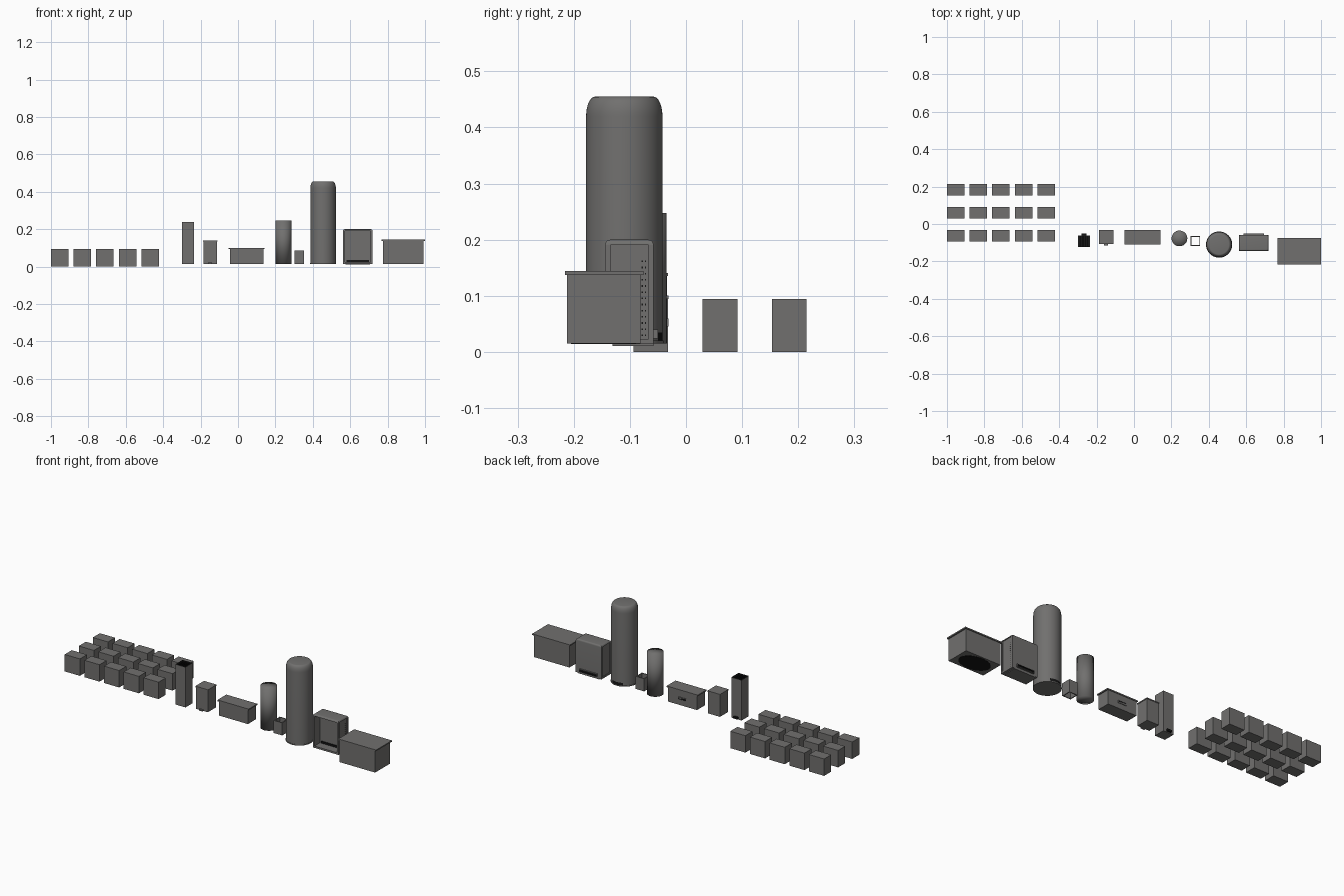
import bpy, bmesh, math
from mathutils import Vector

cube = bpy.data.objects.get("Cube")
if cube:
    bpy.data.objects.remove(cube, do_unlink=True)


def material(name, rgb):
    m = bpy.data.materials.new(name)
    m.use_nodes = True
    m.diffuse_color = (*rgb, 1)
    bsdf = next(n for n in m.node_tree.nodes if n.type == "BSDF_PRINCIPLED")
    bsdf.inputs["Base Color"].default_value = (*rgb, 1)
    return m


GREY = material("warm grey", (0.165, 0.162, 0.158))
BLACK = material("soft black", (0.008, 0.008, 0.008))
UP, FRONT, BACK = (Vector(v) for v in ((0, 0, 1), (0, -1, 0), (0, 1, 0)))
LEFT, RIGHT = Vector((1, 0, 0)), Vector((-1, 0, 0))
BASE = 0.015


def finish(name, bm, smooth_angle=None, main=GREY):
    bmesh.ops.recalc_face_normals(bm, faces=bm.faces[:])
    mesh = bpy.data.meshes.new(name)
    bm.to_mesh(mesh)
    bm.free()
    mesh.materials.append(main)
    mesh.materials.append(BLACK)
    obj = bpy.data.objects.new(name, mesh)
    bpy.context.collection.objects.link(obj)
    if smooth_angle:
        bpy.ops.object.select_all(action="DESELECT")
        obj.select_set(True)
        bpy.context.view_layer.objects.active = obj
        bpy.ops.object.shade_smooth_by_angle(angle=math.radians(smooth_angle))
    return obj


def box_mesh(x, y, z):
    bm = bmesh.new()
    bmesh.ops.create_cube(bm, size=1)
    for v in bm.verts:
        v.co = [(r[0] + r[1]) / 2 + c * (r[1] - r[0]) for c, r in zip(v.co, (x, y, z))]
    return bm


def recess(bm, direction, margin, depth, dark=False):
    """Inset the largest face that looks in a direction and push it in."""
    bm.normal_update()
    face = max((f for f in bm.faces if f.normal.dot(direction) > 0.99), key=lambda f: f.calc_area())
    bmesh.ops.inset_region(bm, faces=[face], thickness=margin, use_even_offset=True)
    inner = bmesh.ops.extrude_discrete_faces(bm, faces=[face])["faces"][0]
    bmesh.ops.translate(bm, verts=inner.verts[:], vec=-direction * depth)
    if dark:
        inner.material_index = 1
        for edge in inner.edges:
            for f in edge.link_faces:
                f.material_index = 1


def box(name, x, y, z, cuts=(), main=GREY):
    bm = box_mesh(x, y, z)
    for cut in cuts:
        recess(bm, *cut)
    return finish(name, bm, main=main)


def lathe_mesh(centre, profile, steps=48):
    bm = bmesh.new()
    verts = [bm.verts.new((r, 0, z)) for r, z in profile]
    edges = [bm.edges.new(pair) for pair in zip(verts, verts[1:])]
    bmesh.ops.spin(bm, geom=verts + edges, cent=(0, 0, 0), axis=UP, angle=math.tau, steps=steps)
    bmesh.ops.remove_doubles(bm, verts=bm.verts[:], dist=0.0001)
    bmesh.ops.translate(bm, verts=bm.verts[:], vec=(*centre, 0))
    bmesh.ops.recalc_face_normals(bm, faces=bm.faces[:])
    return bm


# Grid of fifteen plain blocks
for row in range(3):
    for col in range(5):
        x, y = -1 + col * 0.121, -0.094 + row * 0.1235
        box(f"block_{row + 1}_{col + 1}", (x, x + 0.093), (y, y + 0.062), (0, 0.094))

# Tall square bin with a black grated mouth and a rear foot pedal
box("tall_bin", (-0.299, -0.236), (-0.124, -0.061), (BASE, 0.239), [(UP, 0.002, 0.02, True)])
for i in range(5):
    x = -0.2875 + i * 0.01
    box(f"bin_grate_bar_{i + 1}", (x - 0.0015, x + 0.0015), (-0.122, -0.063), (0.23, 0.234), main=BLACK)
box("bin_pedal", (-0.281, -0.255), (-0.062, -0.05), (0.019, 0.03), main=BLACK)

# Medium bin with a thin lid and a front pedal
box("medium_bin", (-0.185, -0.111), (-0.106, -0.034), (BASE, 0.136))
box("medium_bin_lid", (-0.187, -0.109), (-0.108, -0.032), (0.135, 0.141))
box("medium_bin_pedal", (-0.16, -0.138), (-0.115, -0.105), (BASE, 0.022))

# Low chest with an overhanging lid and a rear handle slot
box("low_chest", (-0.044, 0.135), (-0.106, -0.034), (BASE, 0.095))
box("low_chest_lid", (-0.05, 0.141), (-0.109, -0.031), (0.094, 0.101))
box("low_chest_handle", (0.02, 0.071), (-0.035, -0.031), (0.045, 0.06), [(BACK, 0.003, 0.003, True)])

# Round bin, softly shaded over its flat ends
bm = lathe_mesh((0.243, -0.077), [(0, BASE), (0.042, BASE), (0.042, 0.248), (0, 0.248)])
finish("round_bin", bm, 180)

# Small square sleeve, open at both ends
for side, x in (("right", 0.302), ("left", 0.349)):
    box(f"sleeve_{side}_wall", (x, x + 0.005), (-0.118, -0.064), (BASE, 0.085))
for side, y in (("front", -0.118), ("back", -0.069)):
    box(f"sleeve_{side}_wall", (0.307, 0.349), (y, y + 0.005), (BASE, 0.085))

# Tall tank with a rounded shoulder and a black plate low on its back
shoulder = [(0.052 + 0.016 * math.cos(a), 0.42 + 0.035 * math.sin(a))
            for a in (math.pi / 2 * i / 8 for i in range(9))]
wall = [(0, BASE), (0.068, BASE), (0.068, 0.02), (0.068, 0.035)]
bm = lathe_mesh((0.455, -0.11), wall + shoulder + [(0, 0.455)], 64)
for f in bm.faces:
    if f.normal.y > 0.9 and 0.02 < f.calc_center_median().z < 0.035:
        f.material_index = 1
finish("tall_tank", bm, 35)
foot = [(0.06, BASE), (0.07, BASE), (0.07, 0.02), (0.06, 0.02), (0.06, BASE)]
finish("tank_foot_ring", lathe_mesh((0.455, -0.11), foot, 64), 35)

# Cabinet with rounded top edges, a deep front niche and sunk side panels
bm = box_mesh((0.561, 0.719), (-0.144, -0.058), (0.014, 0.2))
recess(bm, FRONT, 0.01, 0.05)
for direction in (LEFT, RIGHT):
    recess(bm, direction, 0.009, 0.004)
outer = [e for e in bm.edges if all(v.co.z > 0.199 for v in e.verts)]
bmesh.ops.bevel(bm, geom=outer, offset=0.009, segments=5, profile=0.5, affect="EDGES")
finish("cabinet", bm, 35)
box("cabinet_plinth", (0.575, 0.705), (-0.131, -0.058), (0.011, 0.015))
box("cabinet_niche_slot", (0.58, 0.7), (-0.1, -0.092), (0.026, 0.036), main=BLACK)
box("cabinet_back_vent", (0.586, 0.694), (-0.06, -0.05), (0.024, 0.04), [(BACK, 0.003, 0.006, True)])
for side, x in (("right", 0.5645), ("left", 0.7145)):
    for i in range(13):
        for j in range(2):
            y, z = -0.079 + j * 0.006, 0.028 + i * 0.011
            box(f"cabinet_{side}_vent_{i}_{j}", (x, x + 0.001), (y, y + 0.002), (z, z + 0.003), main=BLACK)

# Large chest with an overhanging lid and a black oval plate underneath
box("large_chest", (0.774, 0.992), (-0.212, -0.081), (BASE, 0.138))
box("large_chest_lid", (0.768, 1.0), (-0.216, -0.076), (0.137, 0.144))
bm = lathe_mesh((0, 0), [(0, 0), (1, 0), (1, 0.002), (0, 0.002)])
bmesh.ops.scale(bm, verts=bm.verts[:], vec=(0.09, 0.058, 1))
bmesh.ops.translate(bm, verts=bm.verts[:], vec=(0.883, -0.147, BASE - 0.001))
finish("chest_underside_oval", bm, 35, BLACK)
